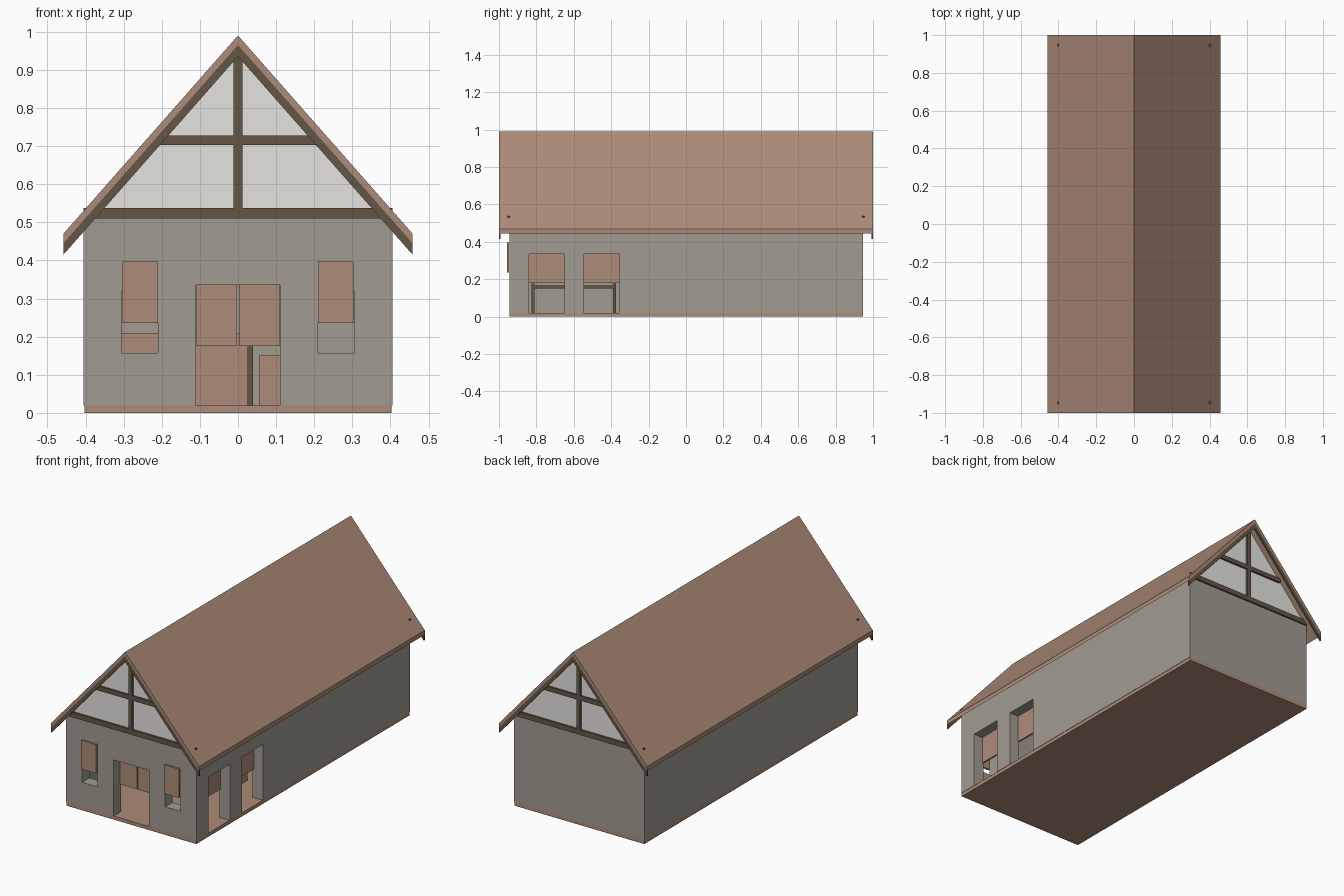
import bpy
import bmesh
from mathutils import Matrix, Vector

if "Cube" in bpy.data.objects:
    bpy.data.objects.remove(bpy.data.objects["Cube"], do_unlink=True)


def material(name, rgb):
    mat = bpy.data.materials.new(name)
    mat.use_nodes = True
    mat.diffuse_color = (*rgb, 1)
    mat.node_tree.nodes["Principled BSDF"].inputs["Base Color"].default_value = (*rgb, 1)
    return mat


BROWN = material("warm brown", (0.42, 0.26, 0.19))
STONE = material("grey stone", (0.36, 0.335, 0.285))
TIMBER = material("dark timber", (0.13, 0.093, 0.061))
PLASTER = material("pale plaster", (0.78, 0.77, 0.74))


def finish(name, bm, mat):
    bmesh.ops.recalc_face_normals(bm, faces=bm.faces)
    mesh = bpy.data.meshes.new(name)
    bm.to_mesh(mesh)
    bm.free()
    mesh.materials.append(mat)
    obj = bpy.data.objects.new(name, mesh)
    bpy.context.collection.objects.link(obj)
    return obj


def box(name, x, y, z, mat):
    """Box from (low, high) pairs on each axis."""
    lo, hi = Vector((x[0], y[0], z[0])), Vector((x[1], y[1], z[1]))
    bm = bmesh.new()
    place = Matrix.Translation((lo + hi) / 2) @ Matrix.Diagonal((*(hi - lo), 1))
    bmesh.ops.create_cube(bm, size=1, matrix=place)
    return finish(name, bm, mat)


def extrude_profile(name, points, y, mat):
    """Closed x-z profile extruded between two y values."""
    bm = bmesh.new()
    face = bm.faces.new([bm.verts.new((px, y[0], pz)) for px, pz in points])
    moved = bmesh.ops.extrude_face_region(bm, geom=[face])["geom"]
    verts = [v for v in moved if isinstance(v, bmesh.types.BMVert)]
    bmesh.ops.translate(bm, verts=verts, vec=(0, y[1] - y[0], 0))
    return finish(name, bm, mat)


def cut(target, cutter):
    cutter.hide_render = True
    mod = target.modifiers.new("cut", "BOOLEAN")
    mod.operation = "DIFFERENCE"
    mod.solver = "EXACT"
    mod.object = cutter
    bpy.context.view_layer.objects.active = target
    bpy.ops.object.modifier_apply(modifier=mod.name)
    bpy.data.objects.remove(cutter, do_unlink=True)


W, L, T = 0.405, 0.945, 0.065      # half width, half length, wall thickness
FLOOR, EAVE = 0.02, 0.51
DOOR_TOP = 0.335
SIDE_DOORS = [(-0.84, -0.65), (-0.545, -0.355)]

# Floor slab and hollow walls
box("floor_slab", (-W + 0.002, W - 0.002), (-L, L), (0, FLOOR), BROWN)
walls = box("walls", (-W, W), (-L, L), (FLOOR, EAVE), STONE)
cut(walls, box("room_cutter", (-W + T, W - T), (-L + T, L - T), (-1, 1), STONE))

# Front doorway, front windows and side doorways
cut(walls, box("door_cutter", (-0.11, 0.11), (-1, -0.8), (-0.1, DOOR_TOP), STONE))
for x in [(-0.305, -0.21), (0.21, 0.305)]:
    cut(walls, box("window_cutter", x, (-1, -0.8), (0.157, 0.32), STONE))
for y in SIDE_DOORS:
    cut(walls, box("side_door_cutter", (0.3, 0.5), y, (-0.1, DOOR_TOP), STONE))

# Shutters on the front and hanging panels inside the doorways
for side, s in (("left", 1), ("right", -1)):
    xs = sorted((s * 0.21, s * 0.303))
    box(f"{side}_shutter", xs, (-L - 0.011, -L), (0.236, 0.397), BROWN)
    xs = sorted((s * 0.003, s * 0.109))
    box(f"{side}_door_panel", xs, (-L + T - 0.008, -L + T + 0.002), (0.176, DOOR_TOP), BROWN)
for i, y in enumerate(SIDE_DOORS):
    box(f"side_door_panel_{i}", (W - T - 0.002, W - T + 0.008), y, (0.18, DOOR_TOP), BROWN)

# Railing and counters in the room
for i, y in enumerate((-0.825, -0.39)):
    box(f"railing_post_{i}", (0.025, 0.04), (y, y + 0.015), (FLOOR, 0.177), TIMBER)
box("railing_bar", (0.025, 0.04), (-0.825, -0.375), (0.15, 0.166), TIMBER)
box("long_counter", (-W + T, 0.035), (-0.3, -0.2), (FLOOR, 0.21), BROWN)
box("short_counter", (0.055, 0.2), (-0.3, -0.2), (FLOOR, 0.15), BROWN)


# Roof: a chevron band with vertical eave ends
def chevron(ridge, eave, depth):
    half = 0.458
    return [(0, ridge), (half, eave), (half, eave - depth),
            (0, ridge - depth), (-half, eave - depth), (-half, eave)]


extrude_profile("roof", chevron(0.99, 0.47, 0.025), (-1, 1), BROWN)

# Gable ends: plaster, frame beams and barge boards
for end, s in (("front", -1), ("back", 1)):
    def span(a, b):
        return sorted((s * a, s * b))
    extrude_profile(f"{end}_gable", [(-0.4, EAVE), (0.4, EAVE), (0, 0.967)],
                    span(L - 0.02, L - 0.002), PLASTER)
    beam = span(L - 0.004, L + 0.009)
    box(f"{end}_tie_beam", (-W, W), beam, (EAVE, 0.538), TIMBER)
    box(f"{end}_collar_beam", (-0.215, 0.215), beam, (0.703, 0.728), TIMBER)
    box(f"{end}_king_post", (-0.012, 0.012), beam, (0.538, 0.95), TIMBER)
    extrude_profile(f"{end}_barge_board", chevron(0.965, 0.445, 0.03),
                    span(0.991, 1), TIMBER)
